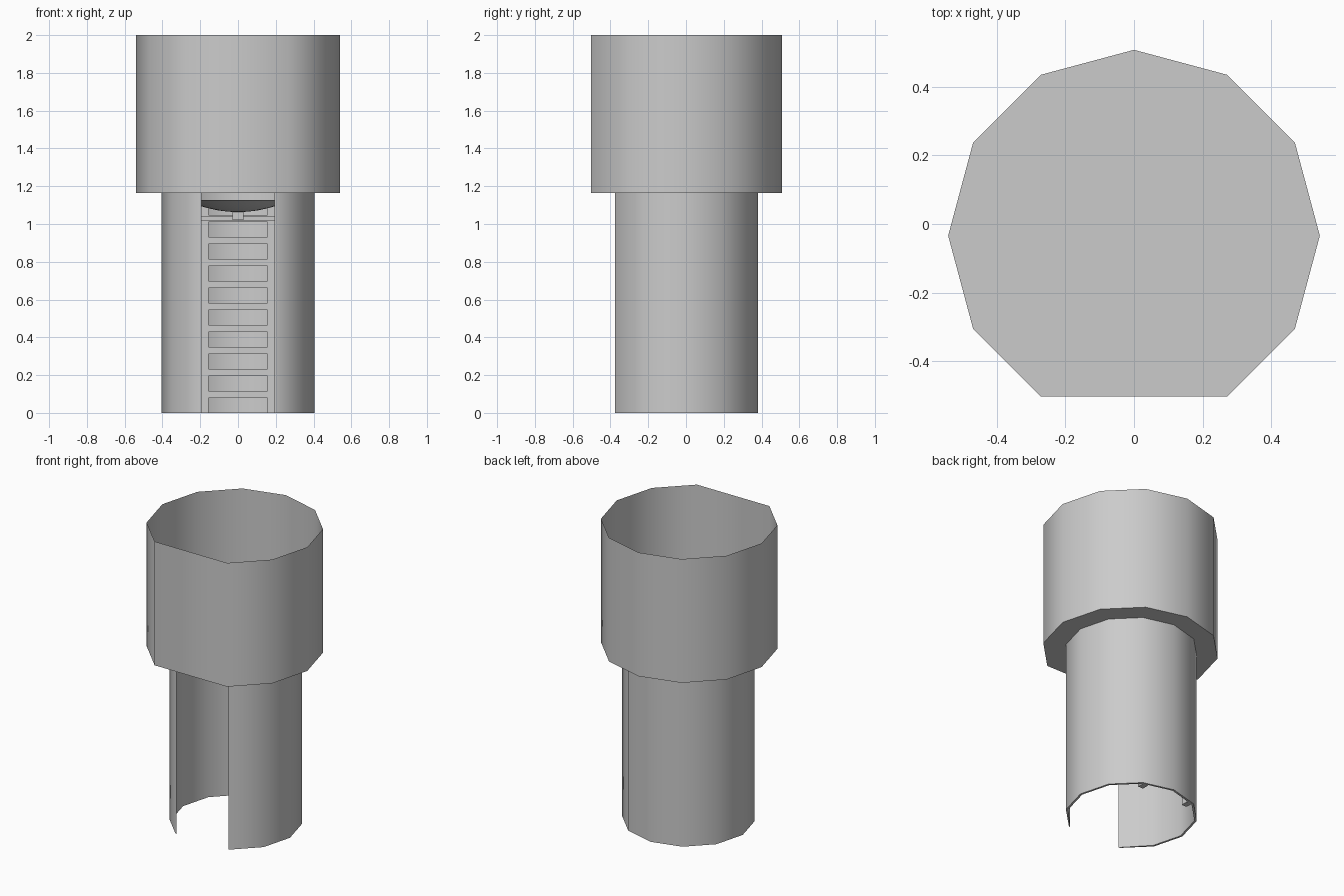
import bpy, bmesh, math

if "Cube" in bpy.data.objects:
    bpy.data.objects.remove(bpy.data.objects["Cube"])

FLOOR, TOP = 1.165, 2.0


def ring(radius, centre_y):
    """Twelve-sided outline without its front corner, listed right front to left front."""
    return [(radius * math.sin(math.radians(a)), centre_y + radius * math.cos(math.radians(a)))
            for a in range(150, -151, -30)]


def finish(name, bm, angle=None):
    bmesh.ops.recalc_face_normals(bm, faces=bm.faces[:])
    mesh = bpy.data.meshes.new(name)
    bm.to_mesh(mesh)
    bm.free()
    ob = bpy.data.objects.new(name, mesh)
    bpy.context.collection.objects.link(ob)
    if angle:
        bpy.ops.object.select_all(action='DESELECT')
        ob.select_set(True)
        bpy.context.view_layer.objects.active = ob
        bpy.ops.object.shade_smooth_by_angle(angle=math.radians(angle))
    return ob


def box(name, centre, size):
    bm = bmesh.new()
    bmesh.ops.create_cube(bm, size=1)
    for v in bm.verts:
        v.co = [v.co[i] * size[i] + centre[i] for i in range(3)]
    return finish(name, bm)


# Upper cup: closed wall with a flat floor, open at the top
bm = bmesh.new()
outline = ring(0.541, -0.034)
low = [bm.verts.new((x, y, FLOOR)) for x, y in outline]
high = [bm.verts.new((x, y, TOP)) for x, y in outline]
n = len(outline)
for i in range(n):
    j = (i + 1) % n
    bm.faces.new((low[i], low[j], high[j], high[i]))
bm.faces.new(low)
finish("upper_cup", bm, 65)

# Lower shaft: thin wall, with the front panel left open
bm = bmesh.new()
outer, inner = ring(0.406, -0.0255), ring(0.392, -0.0255)
inner[0] = (0.194, outer[0][1])
inner[-1] = (-0.194, outer[-1][1])
rows = [[bm.verts.new((x, y, z)) for x, y in pts]
        for pts, z in ((outer, 0), (outer, FLOOR), (inner, FLOOR), (inner, 0))]
for k in range(4):
    a, b = rows[k], rows[(k + 1) % 4]
    for i in range(n - 1):
        bm.faces.new((a[i], a[i + 1], b[i + 1], b[i]))
for i in (0, n - 1):
    bm.faces.new([r[i] for r in rows])
finish("lower_shaft", bm, 50)

# Ladder on the inside of the back wall
for side, sx in (("left", -1), ("right", 1)):
    box(f"ladder_rail_{side}", (sx * 0.174, 0.295, 0.55), (0.038, 0.05, 1.1))
for i in range(9):
    box(f"ladder_rung_{i + 1}", (0, 0.295, 0.098 + i * 0.1165), (0.315, 0.035, 0.037))

# Shallow dome under the floor, with a short stem and a cross bar
bm = bmesh.new()
R, depth, steps = 0.28, 0.064, 5
profile = [bm.verts.new((R * t / steps, 0, 1.063 + depth * (t / steps) ** 2))
           for t in range(steps + 1)]
profile.append(bm.verts.new((0, 0, 1.127)))
edges = [bm.edges.new(p) for p in zip(profile, profile[1:])]
bmesh.ops.spin(bm, geom=profile + edges, cent=(0, 0, 0), axis=(0, 0, 1),
               angle=2 * math.pi, steps=24)
bmesh.ops.remove_doubles(bm, verts=bm.verts[:], dist=0.0005)
finish("ceiling_dome", bm, 40)
box("dome_stem", (0, 0, 1.045), (0.06, 0.06, 0.05))
box("cross_bar", (0, 0, 1.03), (0.75, 0.03, 0.022))
